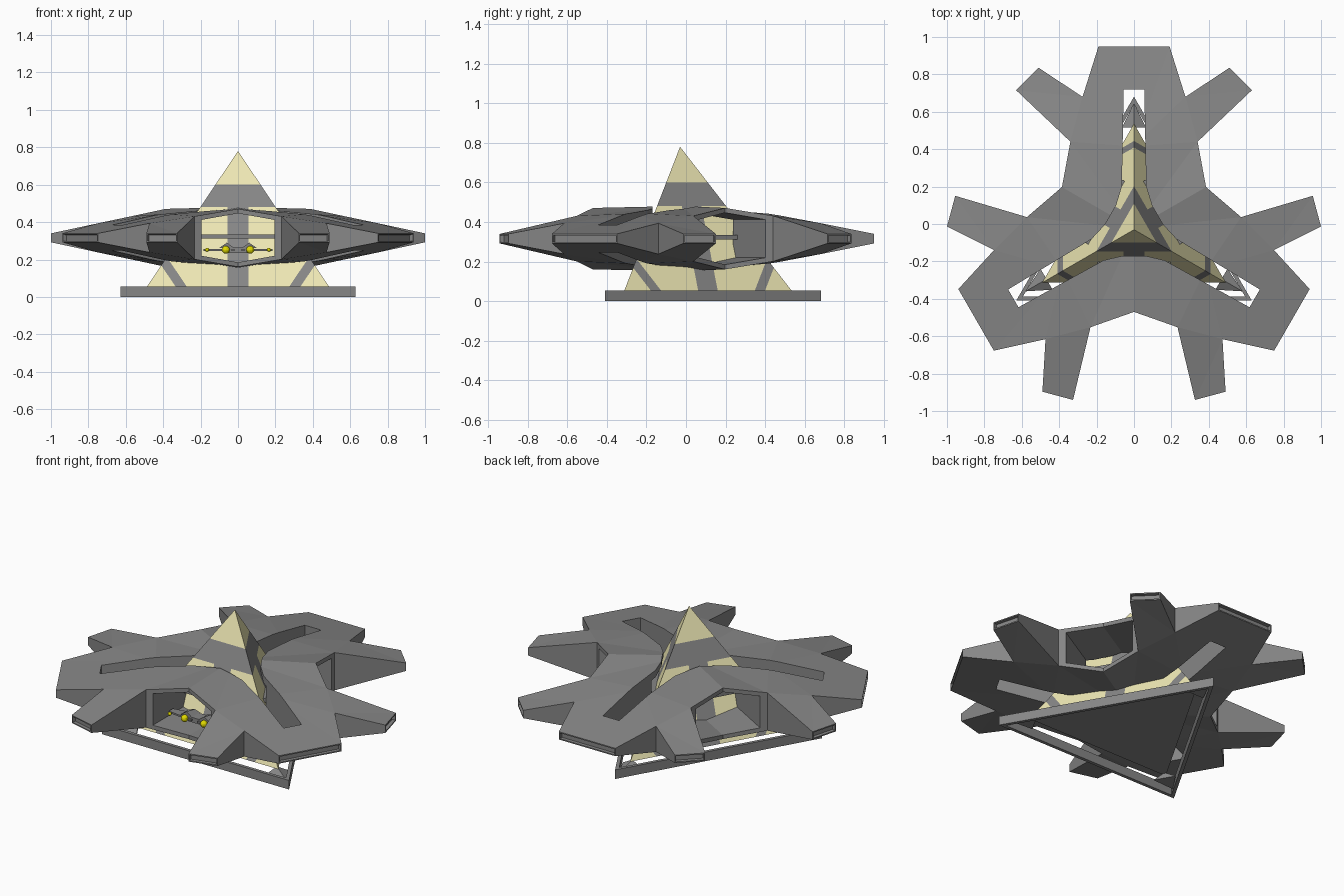
import bpy, bmesh, math
from mathutils import Vector, Matrix

if "Cube" in bpy.data.objects:
    bpy.data.objects.remove(bpy.data.objects["Cube"])

CY = -0.025            # y of the three-fold axis
MID = 0.316            # mid height of the hull
ROT = [Matrix.Rotation(math.radians(120 * k), 4, 'Z') for k in range(3)]
SHIFT = Matrix.Translation((0, CY, 0))


def finish(name, bm, mats=()):
    bmesh.ops.remove_doubles(bm, verts=bm.verts, dist=1e-4)
    bmesh.ops.recalc_face_normals(bm, faces=bm.faces)
    me = bpy.data.meshes.new(name)
    bm.to_mesh(me)
    bm.free()
    for m in mats:
        me.materials.append(m)
    ob = bpy.data.objects.new(name, me)
    bpy.context.collection.objects.link(ob)
    return ob


def face(bm, pts):
    return bm.faces.new([bm.verts.new(p) for p in pts])


def prism(bm, low, high):
    """Closed solid between two matching loops."""
    n = len(low)
    a = [bm.verts.new(p) for p in low]
    b = [bm.verts.new(p) for p in high]
    bm.faces.new(a)
    bm.faces.new(b)
    for i in range(n):
        bm.faces.new((a[i], a[(i + 1) % n], b[(i + 1) % n], b[i]))


def box(bm, lo, hi, mat):
    corners = [(lo[0], lo[1]), (hi[0], lo[1]), (hi[0], hi[1]), (lo[0], hi[1])]
    prism(bm, [mat @ Vector((x, y, lo[2])) for x, y in corners],
          [mat @ Vector((x, y, hi[2])) for x, y in corners])


def material(name, col):
    m = bpy.data.materials.new(name)
    m.diffuse_color = (*col, 1)
    m.use_nodes = True
    m.node_tree.nodes["Principled BSDF"].inputs["Base Color"].default_value = m.diffuse_color
    return m


grey = material("hull_grey", (0.24, 0.24, 0.24))
cream = material("pale_yellow", (0.86, 0.81, 0.46))
bright = material("bright_yellow", (0.75, 0.70, 0.0))

# hull: one arm half (x, y, half thickness), mirrored and turned three times
P = dict(O=(0, 0, .165), A=(0, .44, .128), T=(.19, .975, .024),
         N=(.275, .705, .078), S=(.51, .86, .024), E=(.63, .74, .024),
         K=(.34, .465, .115), B=(.2225 * math.sqrt(3), .2225, .155))
bm = bmesh.new()
tips = []
for r in ROT:
    def v(key, s, up):
        x, y, h = P[key]
        return SHIFT @ r @ Vector((s * x, y, MID + up * h))
    for up in (1, -1):
        face(bm, [v('A', 1, up), v('T', 1, up), v('T', -1, up)])
        for s in (1, -1):
            for tri in ("OAK", "OKB", "AKN", "ANT", "NSE", "NEK"):
                face(bm, [v(c, s, up) for c in tri])
    tips.append((v('T', 1, 0) + v('T', -1, 0)) / 2)
    face(bm, [v('T', 1, 1), v('T', -1, 1), v('T', -1, -1), v('T', 1, -1)])
    for s in (1, -1):
        tips.append((v('S', s, 0) + v('E', s, 0)) / 2)
        for a, b in ("TN", "NS", "SE", "EK", "KB"):
            face(bm, [v(a, s, 1), v(b, s, 1), v(b, s, -1), v(a, s, -1)])
bmesh.ops.remove_doubles(bm, verts=bm.verts, dist=1e-4)
bmesh.ops.recalc_face_normals(bm, faces=bm.faces)
# recessed slots in the arm ends
ends = [f for f in bm.faces
        if any((f.calc_center_median() - t).length < 0.01 for t in tips)]
bmesh.ops.inset_individual(bm, faces=ends, thickness=0.01, depth=0)
bmesh.ops.inset_individual(bm, faces=ends, thickness=0.001, depth=-0.02)
hull = finish("hull", bm, [grey])

# cutters: three-armed slot through the middle, then a hangar bay between arms
cutters = []
star = []
for r in ROT:
    arm = [(.065, .225), (.055, .745), (-.055, .745), (-.065, .225)]
    turn = Matrix.Rotation(math.radians(60), 4, 'Z')
    star += [SHIFT @ r @ Vector((x, y, 0)) for x, y in arm]
    star += [SHIFT @ r @ turn @ Vector((x, .145, 0)) for x in (.06, -.06)]
bm = bmesh.new()
prism(bm, star, [p + Vector((0, 0, .8)) for p in star])
cutters.append(finish("slot_cutter", bm))
bay = [(-.195, .22), (0, .185), (.195, .22), (.195, .412), (0, .447), (-.195, .412)]
for r in ROT:
    m = SHIFT @ r
    bm = bmesh.new()
    prism(bm, [m @ Vector((x, -.125, z)) for x, z in bay],
          [m @ Vector((x, -.7, z)) for x, z in bay])
    cutters.append(finish("bay_cutter", bm))
for c in cutters:
    c.hide_render = True
    mod = hull.modifiers.new("opening", 'BOOLEAN')
    mod.operation = 'DIFFERENCE'
    mod.solver = 'EXACT'
    mod.object = c
dg = bpy.context.evaluated_depsgraph_get()
hull.data = bpy.data.meshes.new_from_object(hull.evaluated_get(dg))
hull.modifiers.clear()
for c in cutters:
    bpy.data.objects.remove(c)

# striped pyramid
Z0, Z1, R, PY = 0.05, 0.78, 0.566, -0.03
apex = Vector((0, PY, Z1))
base = [Vector((0, PY, Z0)) + r @ Vector((0, R, 0)) for r in ROT]
axis = Vector((0, PY, 0))
bm = bmesh.new()
face(bm, base)
for i in range(3):
    face(bm, [base[i], base[(i + 1) % 3], apex])
bmesh.ops.remove_doubles(bm, verts=bm.verts, dist=1e-5)


def cut(co, no):
    bmesh.ops.bisect_plane(bm, geom=bm.verts[:] + bm.edges[:] + bm.faces[:],
                           plane_co=co, plane_no=no)


def weight(p, i):
    a, b = base[(i + 1) % 3], base[(i + 2) % 3]
    n = (a - apex).cross(b - apex)
    return (p - apex).dot(n) / (base[i] - apex).dot(n)


W0, W1, H0, H1, U = .776, .837, .48, .60, .057
for z in (H0, H1):
    cut((0, 0, z), (0, 0, 1))
for i in range(3):
    a, b = base[(i + 1) % 3], base[(i + 2) % 3]
    for w in (W0, W1):
        cut(apex.lerp(base[i], w), (a - apex).cross(b - apex))
    side = ROT[i] @ Vector((1, 0, 0))
    for s in (-U, U):
        cut(axis + side * s, side)
bm.normal_update()
for f in bm.faces:
    c = f.calc_center_median()
    k = min(range(3), key=lambda j: (ROT[j].inverted() @ (c - axis)).y)
    u = (ROT[k].inverted() @ (c - axis)).x
    g = (H0 < c.z < H1 or abs(u) < U and c.z < H0
         or any(W0 < weight(c, j) < W1 for j in range(3))
         or c.z < Z0 + .001)
    f.material_index = 0 if g else 1
finish("striped_pyramid", bm, [grey, cream])

# triangular base frame of three thin beams
FY, FR, FW = -0.045, 0.726, 0.02
bm = bmesh.new()
for r in ROT:
    m = Matrix.Translation((0, FY, 0)) @ r
    o, i = FR / 2, FR / 2 - FW
    t = math.sqrt(3)
    loop = [(-o * t, -o), (o * t, -o), (i * t, -i), (-i * t, -i)]
    prism(bm, [m @ Vector((x, y, 0)) for x, y in loop],
          [m @ Vector((x, y, .055)) for x, y in loop])
finish("base_frame", bm, [grey])

# corner struts joining pyramid and frame
bm = bmesh.new()
for r in ROT:
    m = SHIFT @ r
    a, b, c, d = [m @ Vector(p) for p in
                  ((-.065, .54, .02), (.065, .54, .02), (0, .67, .02), (0, .54, .054))]
    for tri in ((a, b, c), (a, b, d), (b, c, d), (c, a, d)):
        face(bm, tri)
finish("corner_struts", bm, [grey])

# gantry across the back of each hangar bay
bm = bmesh.new()
for r in ROT:
    box(bm, (-.195, -.23, .312), (.195, -.15, .335), SHIFT @ r)
finish("bay_gantries", bm, [grey])

# small craft parked in the front bay
bm = bmesh.new()
I = Matrix.Identity(4)
for s in (-1, 1):
    wing = [(.02, -.42), (.185, -.40), (.185, -.36), (.02, -.33)]
    prism(bm, [(s * x, y, .246) for x, y in wing], [(s * x, y, .256) for x, y in wing])
    prism(bm, [(s * x, -.41, z) for x, z in ((.02, .262), (.1, .262), (.06, .29))],
          [(s * x, -.33, z) for x, z in ((.02, .262), (.1, .262), (.06, .275))])
box(bm, (-.05, -.41, .235), (.05, -.34, .265), I)
finish("parked_craft", bm, [grey])
bm = bmesh.new()
for s in (-1, 1):
    for x, rad in ((.065, .021), (.165, .011)):
        bmesh.ops.create_uvsphere(bm, u_segments=12, v_segments=8, radius=rad,
                                  matrix=Matrix.Translation((s * x, -.42, .252)))
finish("craft_engines", bm, [bright])
